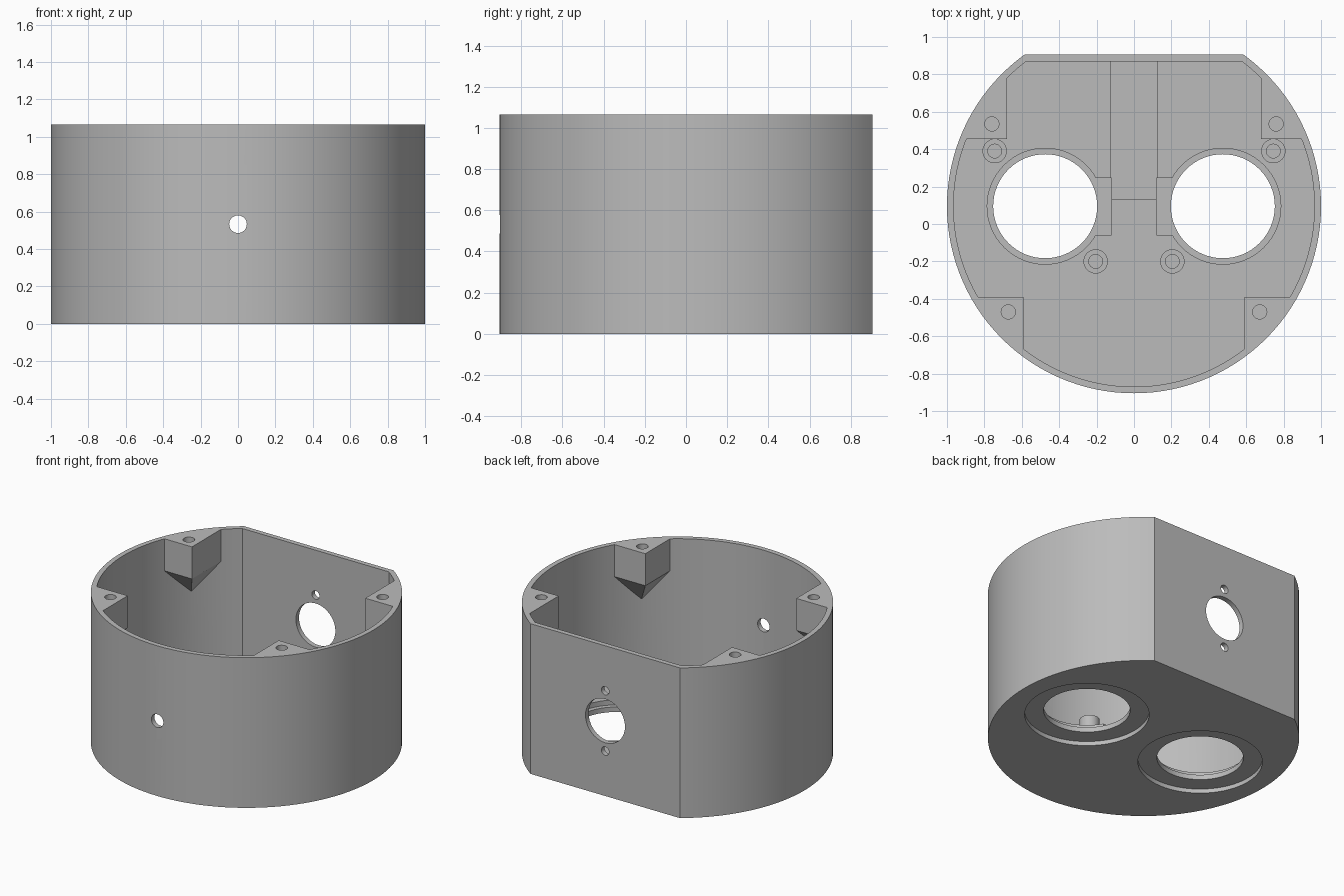
import bpy, bmesh, math
from mathutils import Vector

if "Cube" in bpy.data.objects:
    bpy.data.objects.remove(bpy.data.objects["Cube"], do_unlink=True)

HEIGHT, CY = 1.065, 0.095      # housing height, centre of the round wall
FLAT, WALL = 0.81, 0.035       # flat back distance from centre, wall thickness
FLOOR, LEDGE, RECESS = 0.1, 0.065, 0.03
MID = HEIGHT / 2

grey = bpy.data.materials.new("plain grey")
grey.use_nodes = True
grey.diffuse_color = (0.5, 0.5, 0.5, 1)
grey.node_tree.nodes["Principled BSDF"].inputs["Base Color"].default_value = (0.5, 0.5, 0.5, 1)


def prism(name, pts, z0, z1, apex=None):
    """Extrude an outline from z1 down to z0; an apex turns the lower end into a point."""
    bm = bmesh.new()
    top = [bm.verts.new((x, y, z1)) for x, y in pts]
    low = [bm.verts.new((x, y, z0)) for x, y in pts]
    bm.faces.new(top)
    tip = bm.verts.new(apex) if apex else None
    if not apex:
        bm.faces.new(low)
    for i in range(len(pts)):
        j = (i + 1) % len(pts)
        bm.faces.new((top[i], top[j], low[j], low[i]))
        if apex:
            bm.faces.new((low[i], low[j], tip))
    bmesh.ops.recalc_face_normals(bm, faces=bm.faces)
    me = bpy.data.meshes.new(name)
    bm.to_mesh(me)
    bm.free()
    me.materials.append(grey)
    ob = bpy.data.objects.new(name, me)
    bpy.context.collection.objects.link(ob)
    return ob


def arc(r, a0, a1, n, cx=0, cy=CY):
    return [(cx + r * math.cos(a0 + (a1 - a0) * i / n),
             cy + r * math.sin(a0 + (a1 - a0) * i / n)) for i in range(n + 1)]


def disc(name, x, y, r, z0, z1, n=64):
    return prism(name, arc(r, 0, math.tau, n, x, y)[:-1], z0, z1)


def box(name, x0, x1, y0, y1, z0, z1):
    return prism(name, [(x0, y0), (x1, y0), (x1, y1), (x0, y1)], z0, z1)


def flat_round(name, r, flat, z0, z1):
    a = math.asin(flat / r)
    return prism(name, arc(r, math.pi - a, math.tau + a, 96), z0, z1)


def bore(name, z, r, y0, y1):
    """Round cutter running front to back between y0 and y1."""
    ob = disc(name, 0, 0, r, -y1, -y0, 40)
    for v in ob.data.vertices:
        x, y, d = v.co
        v.co = Vector((x, -d, z + y))
    return ob


def combine(target, tool, operation):
    tool.hide_render = True
    mod = target.modifiers.new(operation, "BOOLEAN")
    mod.operation, mod.solver, mod.object = operation, "EXACT", tool
    with bpy.context.temp_override(object=target, active_object=target):
        bpy.ops.object.modifier_apply(modifier=mod.name)
    bpy.data.objects.remove(tool, do_unlink=True)


def cut(tool):
    combine(housing, tool, "DIFFERENCE")


def add(tool):
    combine(housing, tool, "UNION")


# Round housing with a flat back, hollowed from above
housing = flat_round("housing", 1, FLAT, 0, HEIGHT)
cut(flat_round("cavity", 1 - WALL, FLAT - WALL, FLOOR, HEIGHT + 0.1))

# Shallow channel in the floor running to the back wall
cut(box("channel", -0.125, 0.125, 0.13, 0.87, 0.08, FLOOR + 0.02))

for s in (1, -1):
    # Floor openings: lower recess, through hole, upper pocket with side notch
    x = 0.475 * s
    cut(disc("recess", x, CY, 0.4, -0.1, RECESS))
    cut(disc("pocket", x, CY, 0.31, LEDGE, FLOOR + 0.05))
    cut(box("notch", 0.12 * s, 0.3 * s, -0.06, 0.245, LEDGE, FLOOR + 0.04))
    cut(disc("opening", x, CY, 0.278, -0.2, 0.2))

    # Standoffs around the openings
    for px, py in ((0.745, 0.39), (0.205, -0.2)):
        add(disc("standoff", px * s, py, 0.065, FLOOR - 0.02, 0.19, 32))
        cut(disc("standoff_hole", px * s, py, 0.037, FLOOR, 0.3, 24))

    # Corner lugs for the lid, tapering down to a point on the wall
    for cx, cy, hx, hy in ((0.68, 0.455, 0.76, 0.535), (0.592, -0.39, 0.672, -0.47)):
        r = 0.982
        f = 1 if cy > 0 else -1
        a0 = math.asin((cy - CY) / r)
        a1 = f * math.acos(cx / r)
        am = (a0 + a1) / 2
        pts = [(cx, cy)] + arc(r, a0, a1, 10)
        tip = (s * r * math.cos(am), CY + r * math.sin(am), HEIGHT - 0.43)
        add(prism("lug", [(s * u, v) for u, v in pts], HEIGHT - 0.227, HEIGHT, tip))
        cut(disc("lug_hole", hx * s, hy, 0.038, HEIGHT - 0.2, HEIGHT + 0.1, 24))

# Front cable hole, back socket hole and its two screw holes
cut(bore("front_hole", MID, 0.047, -1.2, -0.6))
cut(bore("socket_hole", MID, 0.155, 0.7, 1.2))
for s in (1, -1):
    cut(bore("screw_hole", MID + 0.214 * s, 0.03, 0.7, 1.2))

# Smooth round walls, keep sharp edges
bpy.ops.object.select_all(action="DESELECT")
housing.select_set(True)
bpy.context.view_layer.objects.active = housing
bpy.ops.object.shade_smooth_by_angle(angle=math.radians(25))
